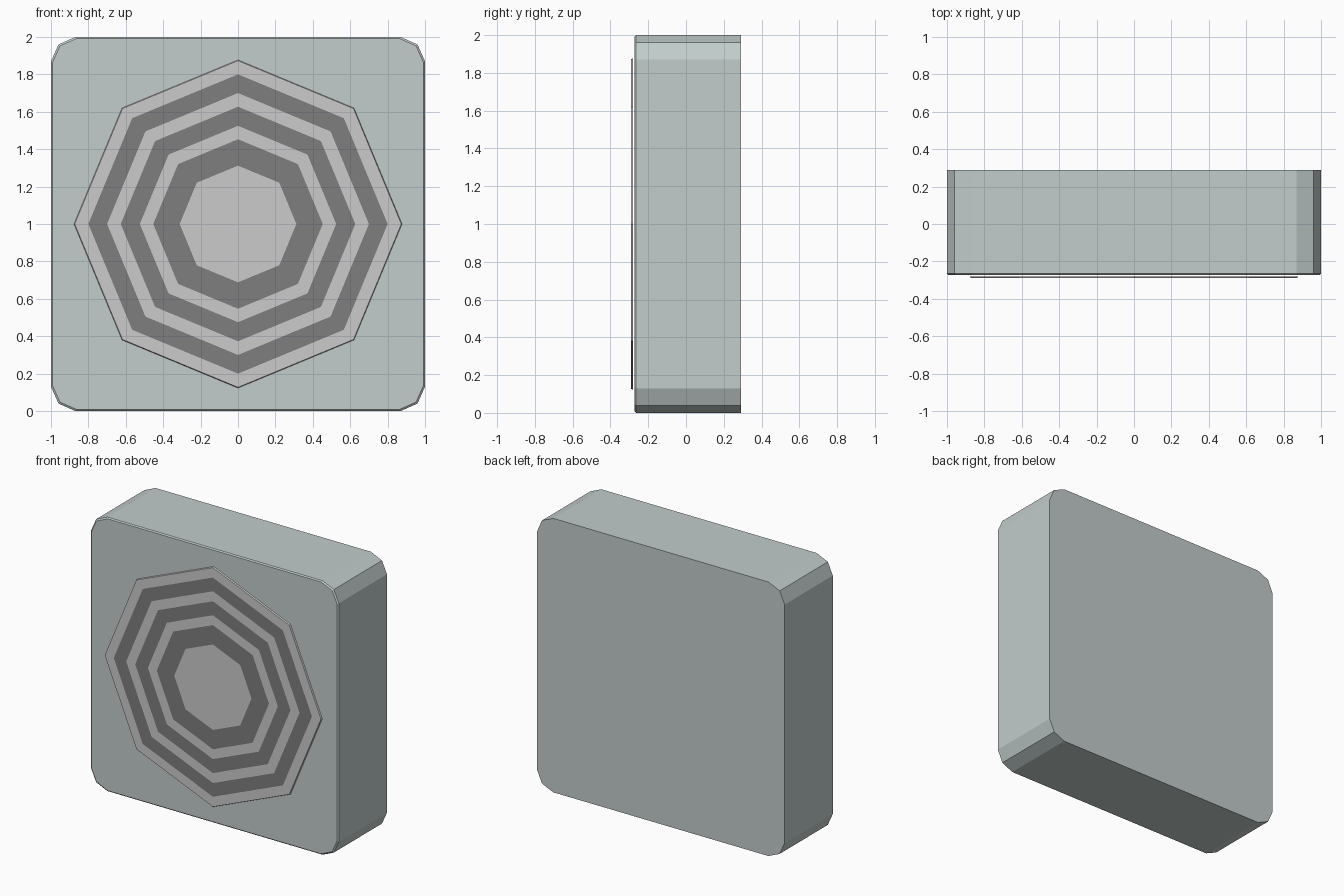
import bpy, bmesh
from math import cos, sin, pi

if "Cube" in bpy.data.objects:
    bpy.data.objects.remove(bpy.data.objects["Cube"])


def material(name, rgb):
    m = bpy.data.materials.new(name)
    m.diffuse_color = (*rgb, 1)
    m.use_nodes = True
    m.node_tree.nodes["Principled BSDF"].inputs["Base Color"].default_value = m.diffuse_color
    return m


def ring(bm, pts, y):
    return [bm.verts.new((x, y, z)) for x, z in pts]


def bridge(bm, a, b, mat=0):
    n = len(a)
    for i in range(n):
        j = (i + 1) % n
        bm.faces.new((a[i], a[j], b[j], b[i])).material_index = mat


def finish(bm, name, mats):
    bmesh.ops.recalc_face_normals(bm, faces=bm.faces)
    me = bpy.data.meshes.new(name)
    bm.to_mesh(me)
    bm.free()
    for m in mats:
        me.materials.append(m)
    ob = bpy.data.objects.new(name, me)
    bpy.context.collection.objects.link(ob)


def rounded_square(h):
    # one corner rotated four times around the centre (0, 1)
    corner = [(h, h - 0.13), (h - 0.04, h - 0.04), (h - 0.13, h)]
    pts = []
    for _ in range(4):
        pts += [(x, z + 1) for x, z in corner]
        corner = [(-z, x) for x, z in corner]
    return pts


def octagon(r):
    return [(r * cos(i * pi / 4), 1 + r * sin(i * pi / 4)) for i in range(8)]


casing = material("casing_grey_green", (0.54, 0.61, 0.60))
light = material("light_grey", (0.69, 0.68, 0.68))
dark = material("dark_grey", (0.21, 0.21, 0.21))

# Casing: chamfered-corner box with a fine front edge bevel
bm = bmesh.new()
back = ring(bm, rounded_square(1.0), 0.29)
side = ring(bm, rounded_square(1.0), -0.265)
front = ring(bm, rounded_square(0.992), -0.273)
bridge(bm, back, side)
bridge(bm, side, front)
bm.faces.new(back)
bm.faces.new(front)
finish(bm, "casing", [casing])

# Grille: thin octagonal plate with flat alternating rings
bm = bmesh.new()
back = ring(bm, octagon(0.877), -0.28)
bm.faces.new(back)
prev = ring(bm, octagon(0.873), -0.29)
bridge(bm, back, prev)
for i, r in enumerate((0.80, 0.70, 0.627, 0.525, 0.453, 0.312)):
    cur = ring(bm, octagon(r), -0.29)
    bridge(bm, prev, cur, i % 2)
    prev = cur
bm.faces.new(prev)
finish(bm, "speaker_grille", [light, dark])
